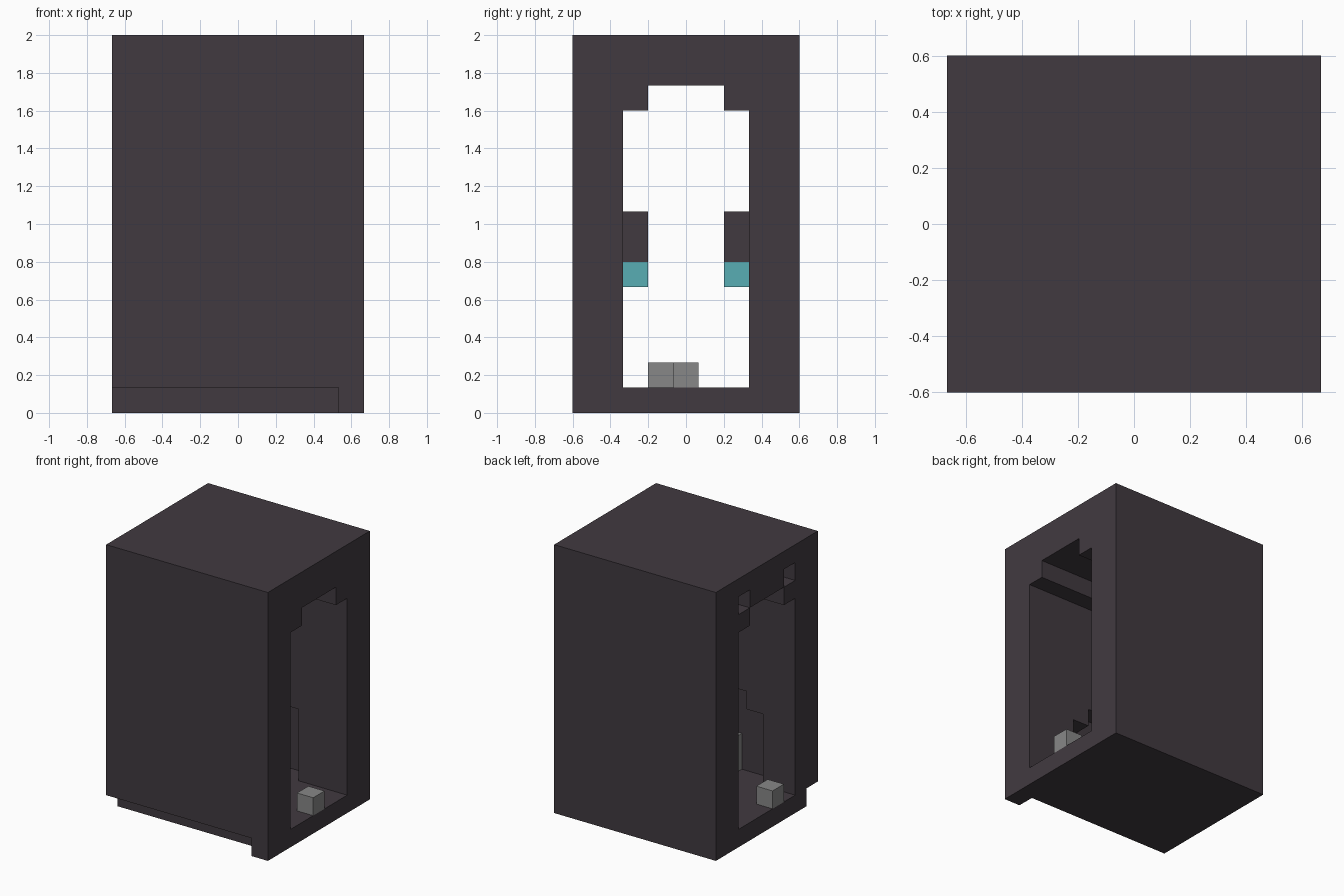
import bpy
import bmesh

if "Cube" in bpy.data.objects:
    bpy.data.objects.remove(bpy.data.objects["Cube"], do_unlink=True)

U = 2 / 15  # module: the block is 10 x 9 x 15 modules


def material(name, rgb):
    m = bpy.data.materials.new(name)
    m.use_nodes = True
    m.diffuse_color = (*rgb, 1)
    m.node_tree.nodes["Principled BSDF"].inputs["Base Color"].default_value = (*rgb, 1)
    return m


dark = material("dark stone", (0.053, 0.042, 0.051))
grey = material("grey stone", (0.245, 0.245, 0.245))
teal = material("teal glow", (0.098, 0.423, 0.456))


def box(name, mat, x, y, z):
    """Box from module ranges; x and y are measured from the centre."""
    bm = bmesh.new()
    bmesh.ops.create_cube(bm, size=1)
    for v in bm.verts:
        v.co = [U * (r[0] if c < 0 else r[1]) for c, r in zip(v.co, (x, y, z))]
    mesh = bpy.data.meshes.new(name)
    bm.to_mesh(mesh)
    bm.free()
    mesh.materials.append(mat)
    obj = bpy.data.objects.new(name, mesh)
    bpy.context.collection.objects.link(obj)
    return obj


def carve(body, x, y, z):
    cutter = box("cutter", dark, x, y, z)
    cutter.hide_render = True
    mod = body.modifiers.new("carve", "BOOLEAN")
    mod.operation = "DIFFERENCE"
    mod.solver = "EXACT"
    mod.object = cutter
    bpy.context.view_layer.objects.active = body
    bpy.ops.object.modifier_apply(modifier=mod.name)
    bpy.data.objects.remove(cutter, do_unlink=True)


def side(s, a, b):
    return tuple(sorted((s * a, s * b)))


# Main block with a stepped passage and a low notch along the front
body = box("main_block", dark, (-5, 5), (-4.5, 4.5), (0, 15))
carve(body, (-6, 6), (-2.5, 2.5), (1, 12))
carve(body, (-6, 6), (-1.5, 1.5), (11, 13))
carve(body, (-6, 4), (-6, -3.5), (-1, 1))

for s, label in ((-1, "front"), (1, "back")):
    # Stepped alcove in each passage wall, and a small socket over one entrance
    carve(body, (-3, 2), side(s, 2, 3.5), (1, 5))
    carve(body, (-2, 1), side(s, 2, 3.5), (4, 6))
    carve(body, (-6, -4), side(s, 1.505, 2.5), (13, 14))
    # Bracket with a glowing lamp below it, over a grey post in the alcove
    box(label + "_bracket", dark, (-1, 0), side(s, 1.5, 2.5), (6, 8))
    box(label + "_lamp", teal, (-1, 0), side(s, 1.5, 2.5), (5, 6))
    box(label + "_post", grey, (-1, 0), side(s, 2.5, 3.5), (1, 3))

# Loose cube on the floor at each entrance
box("left_floor_cube", grey, (4, 5), (-0.5, 0.5), (1, 2))
box("right_floor_cube", grey, (-5, -4), (-1.5, -0.5), (1, 2))
